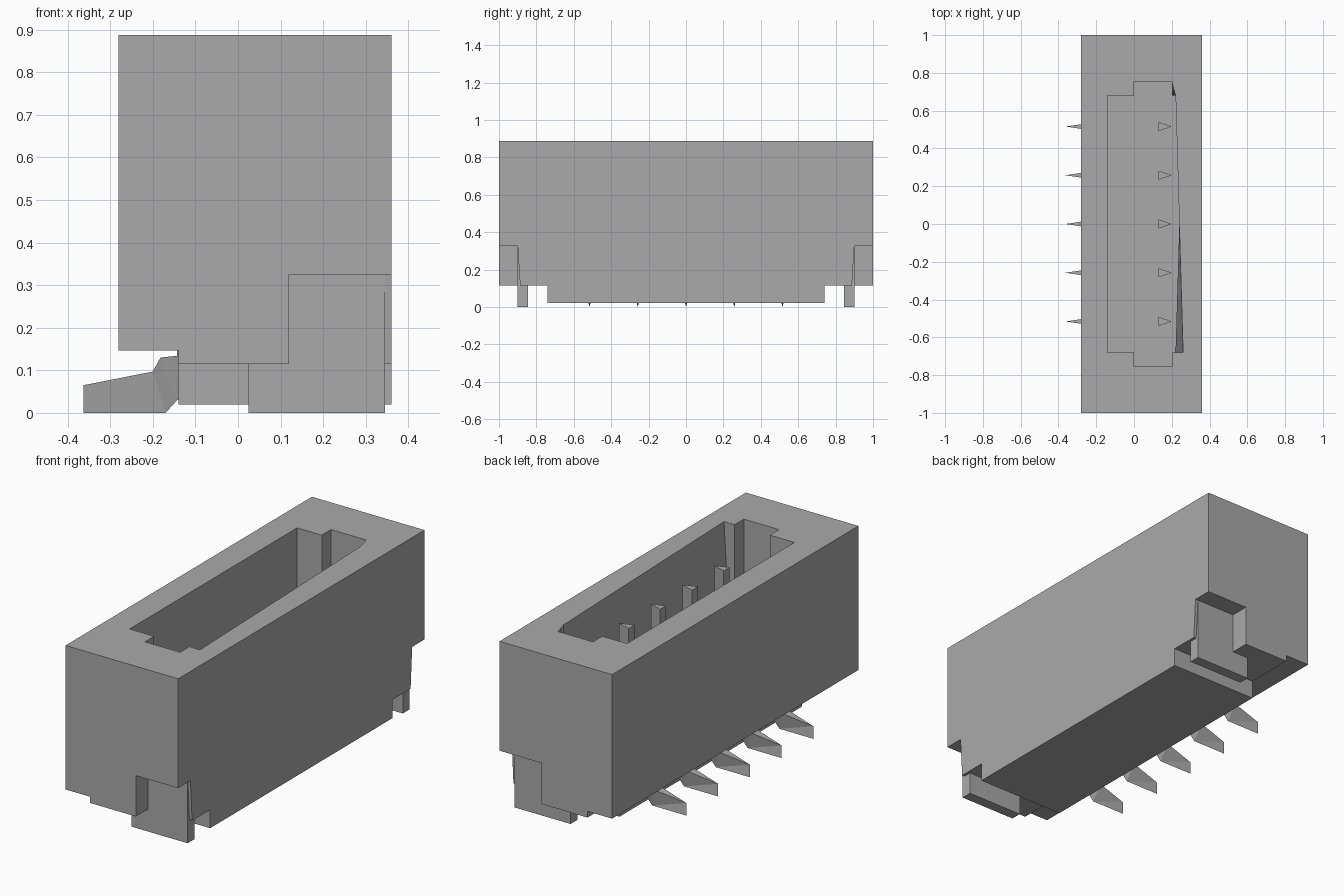
import bpy, bmesh

if "Cube" in bpy.data.objects:
    bpy.data.objects.remove(bpy.data.objects["Cube"])

grey = bpy.data.materials.new("plain_grey")
grey.use_nodes = True
grey.diffuse_color = (0.4, 0.4, 0.4, 1)
grey.node_tree.nodes["Principled BSDF"].inputs["Base Color"].default_value = (0.4, 0.4, 0.4, 1)


def loft(name, start, end):
    """Solid joining two matching outlines, with flat caps."""
    bm = bmesh.new()
    a = [bm.verts.new(p) for p in start]
    b = [bm.verts.new(p) for p in end]
    n = len(a)
    bm.faces.new(a)
    bm.faces.new(b[::-1])
    for i in range(n):
        j = (i + 1) % n
        bm.faces.new((a[j], a[i], b[i], b[j]))
    bmesh.ops.recalc_face_normals(bm, faces=bm.faces)
    mesh = bpy.data.meshes.new(name)
    bm.to_mesh(mesh)
    bm.free()
    mesh.materials.append(grey)
    ob = bpy.data.objects.new(name, mesh)
    bpy.context.collection.objects.link(ob)
    return ob


def along_y(name, profile, y0, y1):
    """Extrude an (x, z) profile along y."""
    return loft(name, [(x, y0, z) for x, z in profile], [(x, y1, z) for x, z in profile])


def rect(x0, x1, z0, z1):
    return [(x0, z0), (x1, z0), (x1, z1), (x0, z1)]


def cut(target, cutter):
    cutter.hide_render = True
    mod = target.modifiers.new("cut", "BOOLEAN")
    mod.operation = "DIFFERENCE"
    mod.solver = "EXACT"
    mod.object = cutter
    bpy.context.view_layer.objects.active = target
    bpy.ops.object.modifier_apply(modifier=mod.name)
    bpy.data.objects.remove(cutter)


# Housing with a stepped underside
LEFT, RIGHT, TOP, BASE, STEP = -0.28, 0.36, 0.887, 0.115, 0.147
body = [(LEFT, STEP), (-0.14, STEP), (-0.14, BASE), (RIGHT, BASE), (RIGHT, TOP), (LEFT, TOP)]
housing = along_y("housing", body, -1, 1)

# Keyed socket, slightly narrower at its floor
FLOOR = 0.2
shared = [(0, 0.755), (0, 0.68), (-0.14, 0.68), (-0.14, -0.68),
          (0, -0.68), (0, -0.755), (0.2, -0.755), (0.2, -0.68)]
floor_rim = shared + [(0.22, -0.68), (0.24, 0), (0.22, 0.68), (0.2, 0.68), (0.2, 0.755)]
top_rim = shared + [(0.26, -0.68), (0.24, 0), (0.22, 0.68), (0.21, 0.715), (0.2, 0.755)]
socket = loft("socket_cutter", [(x, y, FLOOR) for x, y in floor_rim],
              [(x, y, TOP + 0.001) for x, y in top_rim])
cut(housing, socket)

# Corner recesses and end solder tabs
TAB_TOP = 0.325
tab_profile = [(0.025, 0), (0.345, 0), (0.345, TAB_TOP), (0.12, TAB_TOP), (0.12, 0.12), (0.025, 0.12)]
for side, label in ((-1, "front"), (1, "back")):
    cut(housing, along_y("recess_cutter", rect(0.12, 0.5, 0, TAB_TOP), 0.9 * side, 1.1 * side))
    wedge = [(0.95 * side, TAB_TOP), (0.9 * side, TAB_TOP), (0.88 * side, 0), (0.95 * side, 0)]
    cut(housing, loft("edge_cutter", [(0.345, y, z) for y, z in wedge],
                      [(0.5, y, z) for y, z in wedge]))
    along_y(label + "_solder_tab", tab_profile, 0.845 * side, 0.901 * side)

# Raised foot under the housing
along_y("foot_block", rect(-0.14, RIGHT, 0.02, BASE), -0.74, 0.74)


# Contacts: bladed solder leg outside, wedge pin inside the socket
def contact(index, y):
    ridge = [(-0.1, 0.05), (-0.143, 0.03), (-0.17, 0), (-0.363, 0), (-0.363, 0.065)]
    shoulder = [(-0.2, 0.097), (-0.182, 0.13), (-0.143, 0.134), (-0.143, 0.16), (-0.1, 0.16)]
    half = 0.024
    bm = bmesh.new()
    low = [bm.verts.new((x, y, z)) for x, z in ridge]
    sides = []
    for s in (-1, 1):
        edge = [bm.verts.new((x, y + s * half, z)) for x, z in shoulder]
        bm.faces.new((low[4], low[3], low[2], edge[0]))
        bm.faces.new((low[2], low[1], edge[1], edge[0]))
        bm.faces.new((low[1], edge[2], edge[1]))
        bm.faces.new((low[1], low[0], edge[4], edge[3], edge[2]))
        sides.append(edge)
    left, right = sides
    bm.faces.new((low[4], left[0], right[0]))
    bm.faces.new((low[0], left[4], right[4]))
    for i in range(4):
        bm.faces.new((left[i], left[i + 1], right[i + 1], right[i]))
    bmesh.ops.recalc_face_normals(bm, faces=bm.faces)
    mesh = bpy.data.meshes.new("solder_leg")
    bm.to_mesh(mesh)
    bm.free()
    mesh.materials.append(grey)
    ob = bpy.data.objects.new(f"solder_leg_{index}", mesh)
    bpy.context.collection.objects.link(ob)

    tri = [(0.13, y - half), (0.2, y), (0.13, y + half)]
    loft(f"contact_pin_{index}", [(a, b, FLOOR - 0.02) for a, b in tri],
         [(a, b, 0.74) for a, b in tri])


for i in range(5):
    contact(i + 1, (i - 2) * 0.258)
